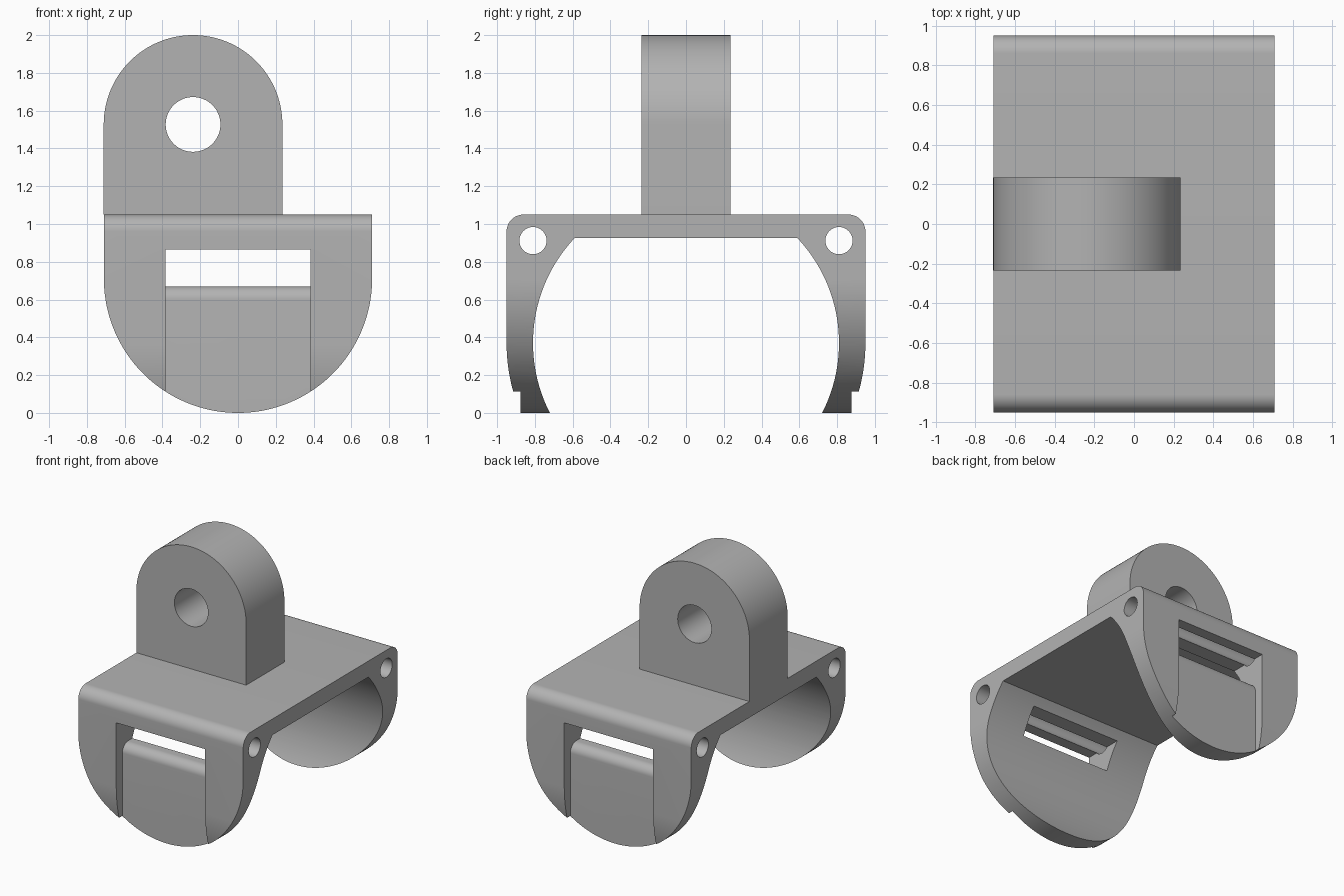
import bpy, bmesh
from math import cos, sin, radians, sqrt, atan2, degrees

if "Cube" in bpy.data.objects:
    bpy.data.objects.remove(bpy.data.objects["Cube"], do_unlink=True)

grey = bpy.data.materials.new("plain grey")
grey.use_nodes = True
colour = (0.45, 0.45, 0.45, 1)
grey.diffuse_color = colour
grey.node_tree.nodes["Principled BSDF"].inputs["Base Color"].default_value = colour


def arc(cx, cz, r, start, end, steps=32):
    angles = [radians(start + (end - start) * i / steps) for i in range(steps + 1)]
    return [(cx + r * cos(a), cz + r * sin(a)) for a in angles]


def prism(name, outline, low, high, axis):
    """Extrude a closed outline along x (outline in y, z) or y (outline in x, z)."""
    bm = bmesh.new()
    place = (lambda u, w, d: (d, u, w)) if axis == "x" else (lambda u, w, d: (u, d, w))
    rings = [[bm.verts.new(place(u, w, d)) for u, w in outline] for d in (low, high)]
    n = len(outline)
    bm.faces.new(rings[0])
    bm.faces.new(rings[1][::-1])
    for i in range(n):
        j = (i + 1) % n
        bm.faces.new((rings[0][i], rings[1][i], rings[1][j], rings[0][j]))
    bmesh.ops.recalc_face_normals(bm, faces=bm.faces)
    mesh = bpy.data.meshes.new(name)
    bm.to_mesh(mesh)
    bm.free()
    mesh.materials.append(grey)
    obj = bpy.data.objects.new(name, mesh)
    bpy.context.collection.objects.link(obj)
    return obj


def activate(obj):
    bpy.ops.object.select_all(action="DESELECT")
    obj.select_set(True)
    bpy.context.view_layer.objects.active = obj


def combine(target, cutter, operation="DIFFERENCE"):
    activate(target)
    mod = target.modifiers.new("cut", "BOOLEAN")
    mod.operation, mod.solver, mod.object = operation, "EXACT", cutter
    bpy.ops.object.modifier_apply(modifier=mod.name)
    bpy.data.objects.remove(cutter, do_unlink=True)


HALF = 0.71       # half width of the bracket
TOP = 1.05        # top of the bridge
OUT, INN, CZ = 0.95, 0.81, 0.37   # clamp radii and their centre height
CEIL = 0.925      # underside of the bridge
R = 0.09          # top corner radius

# Bracket: half of the clamp section, mirrored in y
bottom = -0.05
drop = bottom - CZ
low_out = degrees(atan2(drop, sqrt(OUT**2 - drop**2)))
low_in = degrees(atan2(drop, sqrt(INN**2 - drop**2)))
high_in = degrees(atan2(CEIL - CZ, sqrt(INN**2 - (CEIL - CZ)**2)))
half = (arc(0, CZ, INN, high_in, low_in, 64)
        + arc(0, CZ, OUT, low_out, 0, 24)
        + arc(OUT - R, TOP - R, R, 0, 90, 16))
section = half + [(-y, z) for y, z in reversed(half)]
bracket = prism("clamp_bracket", section, -0.8, 0.8, "x")

# Rounded lower ends of both cheeks
tongue = arc(0, HALF, HALF, 180, 360, 96) + [(HALF, 1.2), (-HALF, 1.2)]
combine(bracket, prism("tongue_outline", tongue, -1.2, 1.2, "y"), "INTERSECT")

# Strap slots with recessed round-topped panels, and the pin holes
for side in (-1, 1):
    slot = ([(1.1, -0.1), (0.875, -0.1)] + arc(0.805, 0.6, 0.07, 0, 90, 12)
            + [(0.5, 0.67), (0.5, 0.865), (1.1, 0.865)])
    slot = [(side * y, z) for y, z in slot]
    combine(bracket, prism("slot_cutter", slot, -0.383, 0.383, "x"))
    hole = arc(side * 0.81, 0.912, 0.072, 0, 360, 40)[:-1]
    combine(bracket, prism("pin_cutter", hole, -1, 1, "x"))

# Mounting lug with its cross hole
LX, LZ, LR = -0.238, 1.527, 0.473
lug_outline = arc(LX, LZ, LR, 0, 180, 64) + [(LX - LR, TOP), (LX + LR, TOP)]
lug = prism("mounting_lug", lug_outline, -0.235, 0.235, "y")
bore = arc(LX, LZ, 0.145, 0, 360, 48)[:-1]
combine(lug, prism("bore_cutter", bore, -0.5, 0.5, "y"))

for obj in (bracket, lug):
    activate(obj)
    bpy.ops.object.shade_smooth_by_angle(angle=radians(30))
